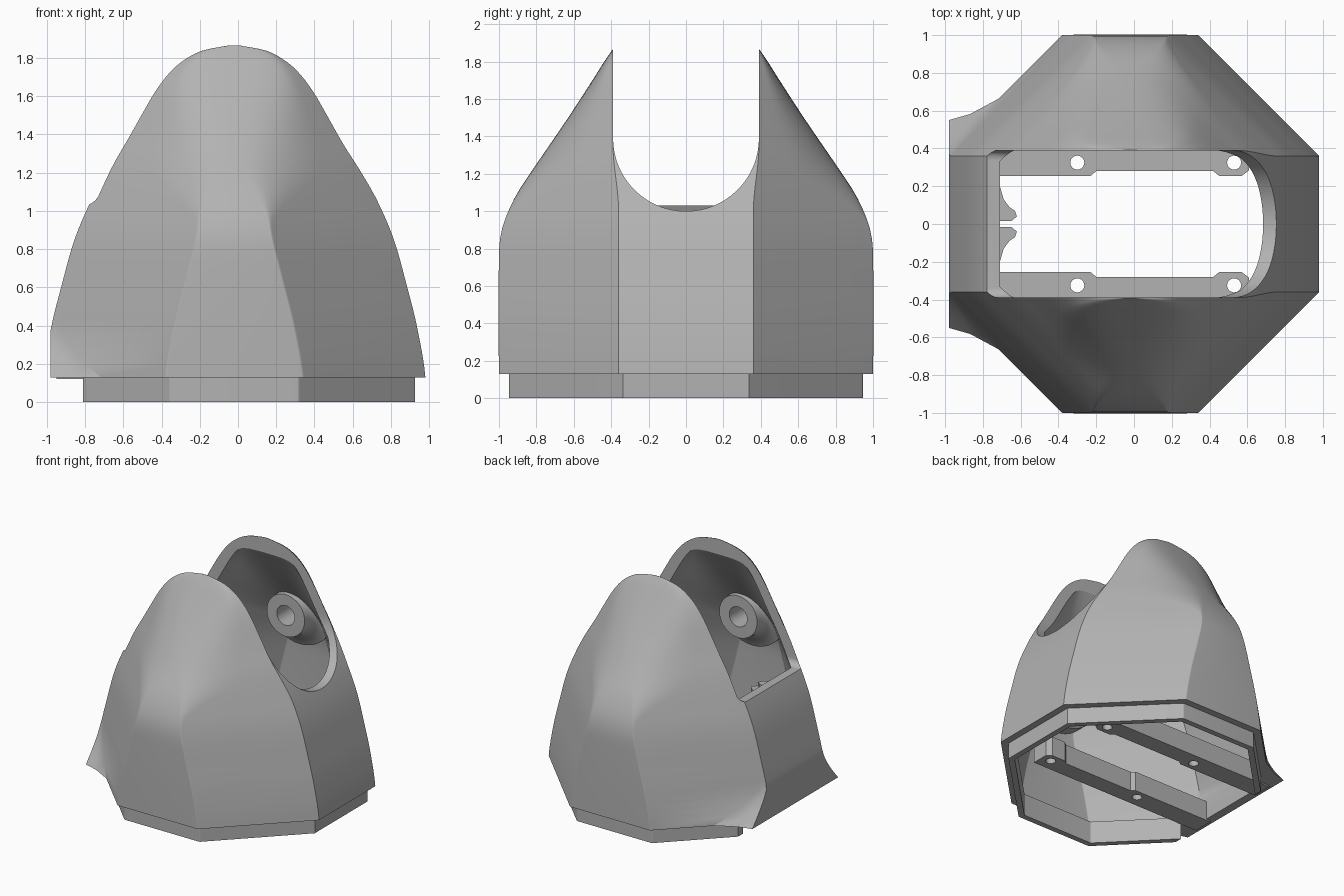
import bpy, bmesh, math
from mathutils import Vector, Matrix

if "Cube" in bpy.data.objects:
    bpy.data.objects.remove(bpy.data.objects["Cube"])

grey = bpy.data.materials.new("plain grey")
grey.use_nodes = True
COLOUR = (0.45, 0.45, 0.45, 1)
grey.diffuse_color = COLOUR
grey.node_tree.nodes["Principled BSDF"].inputs["Base Color"].default_value = COLOUR

CX, FLAT = -0.02, -0.98      # body axis and flat rear plane
WALL = 0.07
HALF_WIDTH = [(-.1, 1.0), (.13, 1.0), (.4, .955), (.6, .905), (.85, .835), (1.05, .75), (1.2, .665),
              (1.35, .57), (1.5, .485), (1.62, .415), (1.72, .34), (1.79, .26), (1.84, .16), (1.865, .03)]
HALF_DEPTH = [(-.1, 1), (.78, 1), (.9, .985), (1, .95), (1.1, .9), (1.2, .835), (1.5, .63),
              (1.7, .5), (1.8, .437), (1.865, .392)]


def curve(table, z):
    """Smooth interpolation through a profile table."""
    n = len(table)
    i = max(k for k in range(n - 1) if table[k][0] <= z or k == 0)

    def slope(k):
        a, b = table[max(k - 1, 0)], table[min(k + 1, n - 1)]
        return (b[1] - a[1]) / (b[0] - a[0])
    (z0, v0), (z1, v1) = table[i], table[i + 1]
    h = z1 - z0
    t = min(max((z - z0) / h, 0), 1)
    return (v0 * (1 + 2 * t) * (1 - t) ** 2 + slope(i) * h * t * (1 - t) ** 2
            + v1 * t * t * (3 - 2 * t) - slope(i + 1) * h * t * t * (1 - t))


def ramp(z, a, b):
    t = min(max((z - a) / (b - a), 0), 1)
    return t * t * (3 - 2 * t)


def section(z, inset=0.0, foot=True):
    """Octagon at height z; its front corners become round higher up."""
    width = max(curve(HALF_WIDTH, z) - inset, .02)
    depth = curve(HALF_DEPTH, z) - inset * (1 + .2 * ramp(z, .9, 1.2))
    corner = min(.36 + .03 * ramp(z, 1, 1.35) - inset * .41, depth - .002)
    front = max(width + corner - depth, .01)
    soft = .02 + .98 * ramp(z, .92, 1.3)
    side, tip = Vector((width, corner)), Vector((front, depth))
    start = tip.lerp(side, .6 * soft)
    end = Vector((front * (1 - .85 * soft), depth))
    arc = []
    for k in range(8):
        t = k / 7
        arc.append(start * (1 - t) ** 2 + tip * 2 * t * (1 - t) + end * t * t)
    half = [side] + arc + [Vector((-p.x, p.y)) for p in reversed(arc)]
    # flared foot on the rear corner
    f = max(0, (.4 - z) / .27) ** 1.3 if foot else 0
    rear = Vector((-width, corner))
    on_side = rear.lerp(Vector((-start.x, start.y)), .06 + .42 * f)
    rear.y += .19 * f
    middle = rear.lerp(on_side, .5) - Vector((0, .025 * f))
    half += [on_side, middle, rear]
    half = [(max(p.x + CX, FLAT + inset), p.y) for p in half]
    return [(x, y, z) for x, y in half] + [(x, -y, z) for x, y in reversed(half)]


def make(name, bm):
    bmesh.ops.recalc_face_normals(bm, faces=bm.faces)
    mesh = bpy.data.meshes.new(name)
    bm.to_mesh(mesh)
    bm.free()
    mesh.materials.append(grey)
    ob = bpy.data.objects.new(name, mesh)
    bpy.context.collection.objects.link(ob)
    return ob


def loft(name, rings):
    bm = bmesh.new()
    rows = [[bm.verts.new(p) for p in ring] for ring in rings]
    for a, b in zip(rows, rows[1:]):
        for i in range(len(a)):
            j = (i + 1) % len(a)
            bm.faces.new((a[i], a[j], b[j], b[i]))
    bm.faces.new(rows[0])
    bm.faces.new(rows[-1])
    return make(name, bm)


def prism(name, points, a, b, axis="z"):
    """Extrude an outline along z (points are x, y) or x (points are y, z)."""
    place = (lambda p, h: (p[0], p[1], h)) if axis == "z" else (lambda p, h: (h, p[0], p[1]))
    return loft(name, [[place(p, h) for p in points] for h in (a, b)])


def disc(x, y, r, n=24):
    return [(x + r * math.cos(k * math.tau / n), y + r * math.sin(k * math.tau / n)) for k in range(n)]


def combine(ob, other, operation="DIFFERENCE"):
    mod = ob.modifiers.new("cut", "BOOLEAN")
    mod.object, mod.operation, mod.solver = other, operation, "EXACT"
    bpy.context.view_layer.update()
    ob.data = bpy.data.meshes.new_from_object(ob.evaluated_get(bpy.context.evaluated_depsgraph_get()))
    ob.modifiers.clear()
    bpy.data.objects.remove(other)


def body(name, inset, low, high, foot=True, steps=44):
    heights = [low + (high - low) * math.sin(math.pi / 2 * k / steps) for k in range(steps + 1)]
    return loft(name, [section(z, inset, foot) for z in heights])


# hollow shell
shell = body("shell", 0, .13, 1.865)
combine(shell, body("cavity", WALL, -.05, 1.81, foot=False))

# open slot: round on one side, flat on the other
arch = [(.39 * math.cos(a), 1.39 + .39 * math.sin(a))
        for a in (math.pi * (1 + k / 32) for k in range(33))]
combine(shell, prism("round_slot", arch + [(.39, 2.2), (-.39, 2.2)], -.05, 1.5, "x"))
r = .05
flat = [(.39 - r + r * math.sin(a), 1.03 + r - r * math.cos(a)) for a in (math.pi / 2 * k / 6 for k in range(7))]
flat = [(-y, z) for y, z in reversed(flat)] + flat
combine(shell, prism("flat_slot", flat + [(.39, 2.1), (-.39, 2.1)], -1.5, .05, "x"))

# base ring, open at the rear
ring = loft("base_ring", [[(x, y, z) for x, y, _ in section(.13, .055, False)] for z in (0, .18)])
hole = loft("ring_hole", [[(x, y, z) for x, y, _ in section(.13, .1, False)] for z in (-.1, .3)])
combine(ring, hole)
combine(ring, prism("ring_gap", [(-1.5, -1), (-.81, -1), (-.81, 1), (-1.5, 1)], -.2, .4))

parts = [shell, ring]

# pivot bosses and mounting rails, one per side
boss_profile = [(.08, .82), (.08, .64), (.17, .64), (.173, .69), (.19, .74), (.23, .785), (.3, .82), (.3, 1.1)]
rail_outline = [(-.95, .42), (-.95, .255), (-.23, .255), (-.2, .28), (.42, .28), (.45, .255),
                (.57, .255), (.61, .285), (.61, .42)]
for s, label in ((-1, "front"), (1, "back")):
    boss = loft(label + "_boss", [[(x, s * y, z) for x, z in disc(CX, 1.14, rad, 40)] for rad, y in boss_profile])
    combine(boss, body("limit", .03, .13, 1.83, foot=False), "INTERSECT")
    rail = prism(label + "_rail", [(x, s * y) for x, y in rail_outline], .12, .28)
    for x in (-.3, .53):
        combine(rail, prism("screw_hole", disc(x, s * .325, .037), 0, .5))
    # cable clip prong under the flat slot edge
    prong = prism(label + "_clip", [(-.75, s * .015), (-.65, s * .015), (-.62, s * .04), (-.63, s * .07),
                                    (-.66, s * .09), (-.69, s * .13), (-.71, s * .2), (-.75, s * .2)], .95, 1.0)
    parts += [boss, rail, prong]

bpy.ops.object.select_all(action="DESELECT")
for ob in parts:
    ob.select_set(True)
bpy.context.view_layer.objects.active = shell
bpy.ops.object.shade_smooth_by_angle(angle=math.radians(28))
